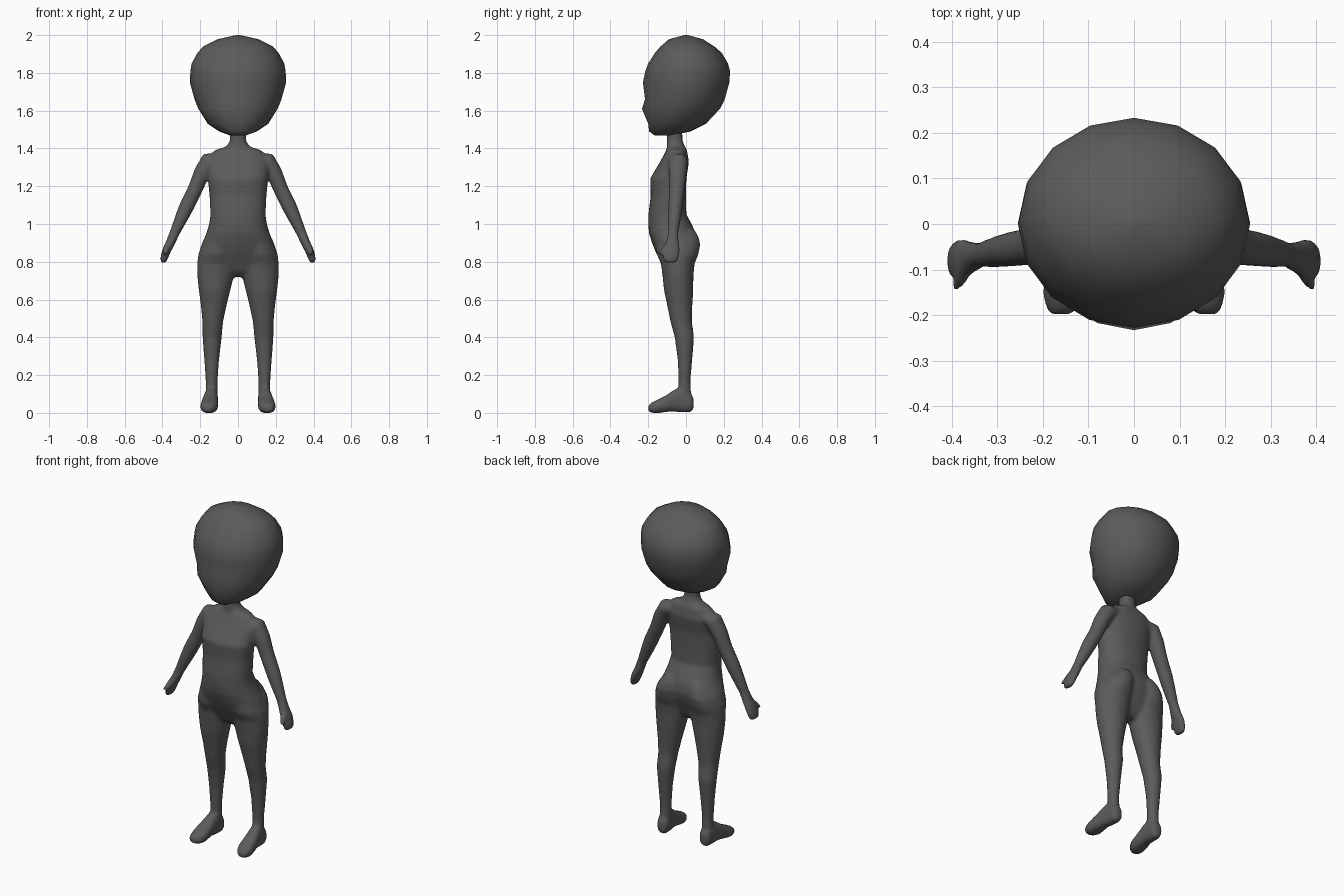
import bpy, bmesh, math
from mathutils import Vector

grey = bpy.data.materials.new("dark grey")
grey.diffuse_color = (0.105, 0.105, 0.105, 1)


def oval(c, u, v, n, p=1.0):
    """Ring of n points around c with half axes u and v; p < 1 makes it squarer."""
    pts = []
    for i in range(n):
        a = 2 * math.pi * i / n
        s, t = math.cos(a), math.sin(a)
        s = math.copysign(abs(s) ** p, s)
        t = math.copysign(abs(t) ** p, t)
        pts.append(Vector(c) + Vector(u) * s + Vector(v) * t)
    return pts


def loft(bm, rings):
    """Skin a closed tube over the rings."""
    loops = [[bm.verts.new(p) for p in r] for r in rings]
    faces = [bm.faces.new(loops[0]), bm.faces.new(loops[-1])]
    for a, b in zip(loops, loops[1:]):
        for i in range(len(a)):
            j = (i + 1) % len(a)
            faces.append(bm.faces.new((a[i], a[j], b[j], b[i])))
    bmesh.ops.recalc_face_normals(bm, faces=faces)


def level(z, x, rx, yf, yb, n=24, p=1.0):
    """Horizontal ring reaching from yf (front) to yb (back)."""
    return oval((x, (yf + yb) / 2, z), (rx, 0, 0), (0, (yb - yf) / 2, 0), n, p)


def finish(bm, name):
    me = bpy.data.meshes.new(name)
    bm.to_mesh(me)
    bm.free()
    me.materials.append(grey)
    for f in me.polygons:
        f.use_smooth = True
    ob = bpy.data.objects.new(name, me)
    bpy.context.collection.objects.link(ob)
    return ob


# Head: large faceted egg with a slight brow and chin (z, half width, front, back)
HEAD = [(1.468, 0.04, -0.165, -0.08), (1.49, 0.10, -0.195, 0.025), (1.53, 0.16, -0.20, 0.105),
        (1.61, 0.21, -0.233, 0.18), (1.66, 0.23, -0.217, 0.205), (1.75, 0.255, -0.228, 0.23),
        (1.81, 0.252, -0.215, 0.233), (1.85, 0.245, -0.20, 0.222), (1.905, 0.215, -0.165, 0.19),
        (1.94, 0.185, -0.135, 0.15), (1.978, 0.11, -0.09, 0.09), (2.0, 0.01, -0.01, 0.01)]
bm = bmesh.new()
loft(bm, [level(z, 0, rx, f, b, 16) for z, rx, f, b in HEAD])
finish(bm, "head")

# Torso and neck (z, half width, front, back)
TORSO = [(1.51, 0.043, -0.10, -0.02), (1.44, 0.043, -0.10, -0.018), (1.41, 0.062, -0.10, -0.005),
         (1.39, 0.125, -0.105, 0.005), (1.33, 0.165, -0.137, 0.016), (1.24, 0.16, -0.19, 0.002),
         (1.15, 0.151, -0.187, 0.0), (1.05, 0.146, -0.199, 0.002), (1.0, 0.153, -0.20, 0.03),
         (0.95, 0.168, -0.196, 0.052), (0.90, 0.19, -0.18, 0.06), (0.85, 0.205, -0.16, 0.05),
         (0.80, 0.20, -0.135, 0.03), (0.75, 0.15, -0.11, 0.01), (0.72, 0.06, -0.08, -0.01)]
bm = bmesh.new()
loft(bm, [level(z, 0, rx, f, b, 28, 0.9) for z, rx, f, b in TORSO])

# Leg (z, inner x, outer x, front, back)
LEG = [(0.97, 0.03, 0.13, -0.11, 0.045), (0.93, 0.012, 0.165, -0.14, 0.068),
       (0.89, 0.008, 0.193, -0.16, 0.076), (0.84, 0.008, 0.21, -0.155, 0.066),
       (0.79, 0.01, 0.216, -0.133, 0.046), (0.73, 0.02, 0.216, -0.125, 0.04),
       (0.65, 0.04, 0.208, -0.117, 0.038), (0.57, 0.06, 0.197, -0.10, 0.034),
       (0.48, 0.079, 0.188, -0.082, 0.032), (0.40, 0.086, 0.188, -0.06, 0.043),
       (0.28, 0.10, 0.179, -0.044, 0.033), (0.17, 0.108, 0.171, -0.04, 0.024),
       (0.05, 0.108, 0.171, -0.04, 0.03)]

# Foot, heel to toe (y, centre x, half width, bottom, top)
FOOT = [(0.04, 0.14, 0.022, 0.02, 0.08), (0.022, 0.14, 0.034, 0.002, 0.11),
        (-0.03, 0.142, 0.036, 0.002, 0.14), (-0.07, 0.146, 0.039, 0.008, 0.118),
        (-0.11, 0.15, 0.045, 0.004, 0.09), (-0.15, 0.153, 0.047, -0.002, 0.07),
        (-0.18, 0.157, 0.038, 0.0, 0.056), (-0.198, 0.16, 0.024, 0.008, 0.042)]

# Arm and hand (x, y, z, half thickness, half depth)
ARM = [(0.10, -0.045, 1.345, 0.035, 0.045), (0.155, -0.042, 1.333, 0.048, 0.052),
       (0.192, -0.044, 1.27, 0.043, 0.048), (0.224, -0.048, 1.19, 0.040, 0.042),
       (0.274, -0.056, 1.088, 0.040, 0.038), (0.305, -0.062, 1.02, 0.034, 0.034),
       (0.337, -0.068, 0.95, 0.027, 0.027), (0.358, -0.073, 0.90, 0.025, 0.036),
       (0.378, -0.078, 0.86, 0.023, 0.046), (0.39, -0.08, 0.825, 0.021, 0.044),
       (0.397, -0.082, 0.795, 0.014, 0.033)]
THUMB = [(0.365, -0.085, 0.90, 0.017, 0.017), (0.378, -0.115, 0.868, 0.017, 0.017),
         (0.389, -0.136, 0.84, 0.014, 0.013)]


def limb(rows, s):
    """Rings square to a path that runs down and outward."""
    rings = []
    for i, (x, y, z, t, d) in enumerate(rows):
        a, b = rows[max(i - 1, 0)], rows[min(i + 1, len(rows) - 1)]
        v = Vector((a[2] - b[2], 0, b[0] - a[0])).normalized() * t
        rings.append(oval((s * x, y, z), (s * v.x, 0, v.z), (0, d, 0), 16))
    return rings


for s in (-1, 1):
    loft(bm, [level(z, s * (a + b) / 2, (b - a) / 2, f, k) for z, a, b, f, k in LEG])
    loft(bm, [oval((s * x, y, (lo + hi) / 2), (rx, 0, 0), (0, 0, (hi - lo) / 2), 20, 0.8)
              for y, x, rx, lo, hi in FOOT])
    loft(bm, limb(ARM, s))
    loft(bm, limb(THUMB, s))

# Fuse torso, limbs and feet into one soft skin
body = finish(bm, "body")
remesh = body.modifiers.new("fuse", 'REMESH')
remesh.mode = 'VOXEL'
remesh.voxel_size = 0.009
remesh.use_smooth_shade = True
smooth = body.modifiers.new("soften", 'SMOOTH')
smooth.factor = 0.5
smooth.iterations = 6
